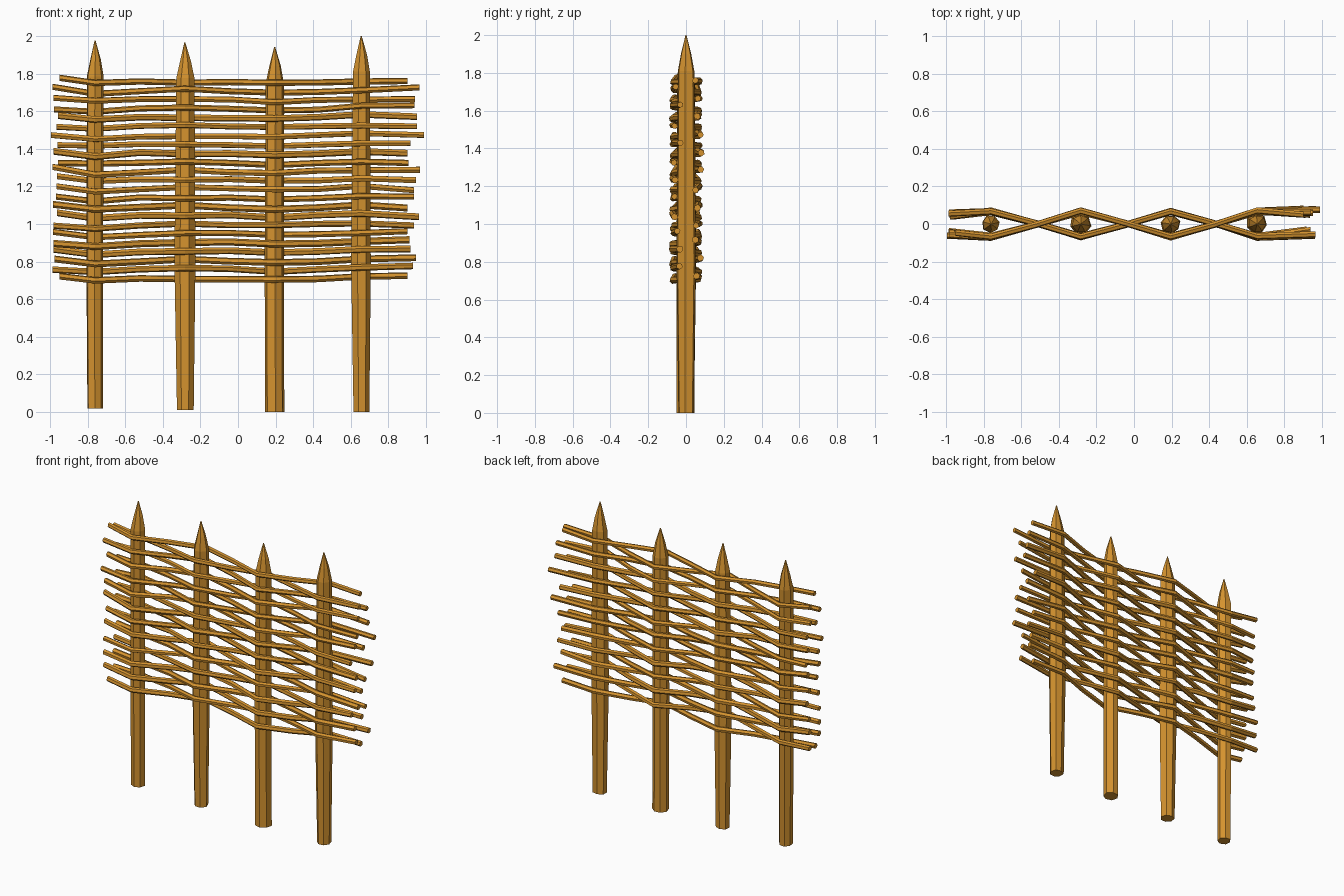
import bpy
import bmesh
import math
import random
from mathutils import Vector

random.seed(7)
cube = bpy.data.objects.get("Cube")
if cube:
    bpy.data.objects.remove(cube, do_unlink=True)

wood = bpy.data.materials.new("golden_brown_wood")
wood.use_nodes = True
WOOD = (0.66, 0.29, 0.028, 1)
wood.diffuse_color = WOOD
wood.node_tree.nodes["Principled BSDF"].inputs["Base Color"].default_value = WOOD


def sweep(name, points, radii, sides, u, v, wobble=0.0, turn=0.0):
    """Skin a chain of rings lying in the plane of u and v."""
    bm = bmesh.new()
    lumps = [1 + random.uniform(-wobble, wobble) for _ in range(sides)]
    rings = []
    for p, r in zip(points, radii):
        ring = []
        for i in range(sides):
            a = math.tau * i / sides + turn
            ring.append(bm.verts.new(Vector(p) + lumps[i] * r * (u * math.cos(a) + v * math.sin(a))))
        rings.append(ring)
    for a, b in zip(rings, rings[1:]):
        for i in range(sides):
            j = (i + 1) % sides
            bm.faces.new((a[i], a[j], b[j], b[i]))
    bm.faces.new(rings[0][::-1])
    bm.faces.new(rings[-1])
    bmesh.ops.recalc_face_normals(bm, faces=bm.faces)
    mesh = bpy.data.meshes.new(name)
    bm.to_mesh(mesh)
    bm.free()
    mesh.materials.append(wood)
    obj = bpy.data.objects.new(name, mesh)
    bpy.context.collection.objects.link(obj)
    return obj


X, Y, Z = Vector((1, 0, 0)), Vector((0, 1, 0)), Vector((0, 0, 1))

# Sharpened stakes: x, bottom, tip, radius at foot, belly and shoulder
STAKES = [
    (-0.76, 0.02, 1.975, 0.045, 0.048, 0.048),
    (-0.283, 0.01, 1.965, 0.046, 0.058, 0.050),
    (0.195, 0.0, 1.94, 0.050, 0.050, 0.047),
    (0.655, 0.0, 2.0, 0.045, 0.056, 0.048),
]
for n, (x, low, tip, foot, belly, shoulder) in enumerate(STAKES):
    pts = [(x, 0, low), (x - 0.003, 0, 0.8), (x, 0, tip - 0.19),
           (x + 0.002, 0, tip - 0.1), (x, 0, tip)]
    sweep(f"stake_{n + 1}", pts, [foot, belly, shoulder, 0.030, 0.003],
          7, X, Y, wobble=0.08, turn=0.5 * n + 0.2)

# Woven rods, alternately passing before and behind the stakes
COUNT = 23
DRIFT = (-0.012, 0.004, -0.008, 0.010)
for k in range(COUNT):
    side = -1 if k % 2 == 0 else 1
    z = 0.71 + 1.045 * k / (COUNT - 1)
    edge = k in (0, COUNT - 1)
    jit = lambda s: random.uniform(-s, s)
    left = -0.95 if edge else random.uniform(-0.99, -0.95)
    right = 0.90 if edge else random.uniform(0.90, 0.97)
    if k == 16:
        left, right = -0.995, 0.99
    pts = [(left, side * 0.05 + jit(0.012), z + 0.01 + jit(0.015))]
    for i, stake in enumerate(STAKES):
        s = side * (-1) ** i
        px = stake[0]
        pz = z + DRIFT[i] + jit(0.008)
        pts.append((px, s * 0.068 + jit(0.005), pz))
        if i < len(STAKES) - 1:
            mid = (px + STAKES[i + 1][0]) / 2
            pts.append((mid, s * 0.004, z + jit(0.006)))
    pts.append((right, -side * 0.055 + 0.008 + jit(0.018), z + 0.006 + jit(0.015)))
    r = random.uniform(0.016, 0.019)
    sweep(f"woven_rod_{k + 1}", pts, [r] * len(pts), 6, Y, Z, turn=random.random())
